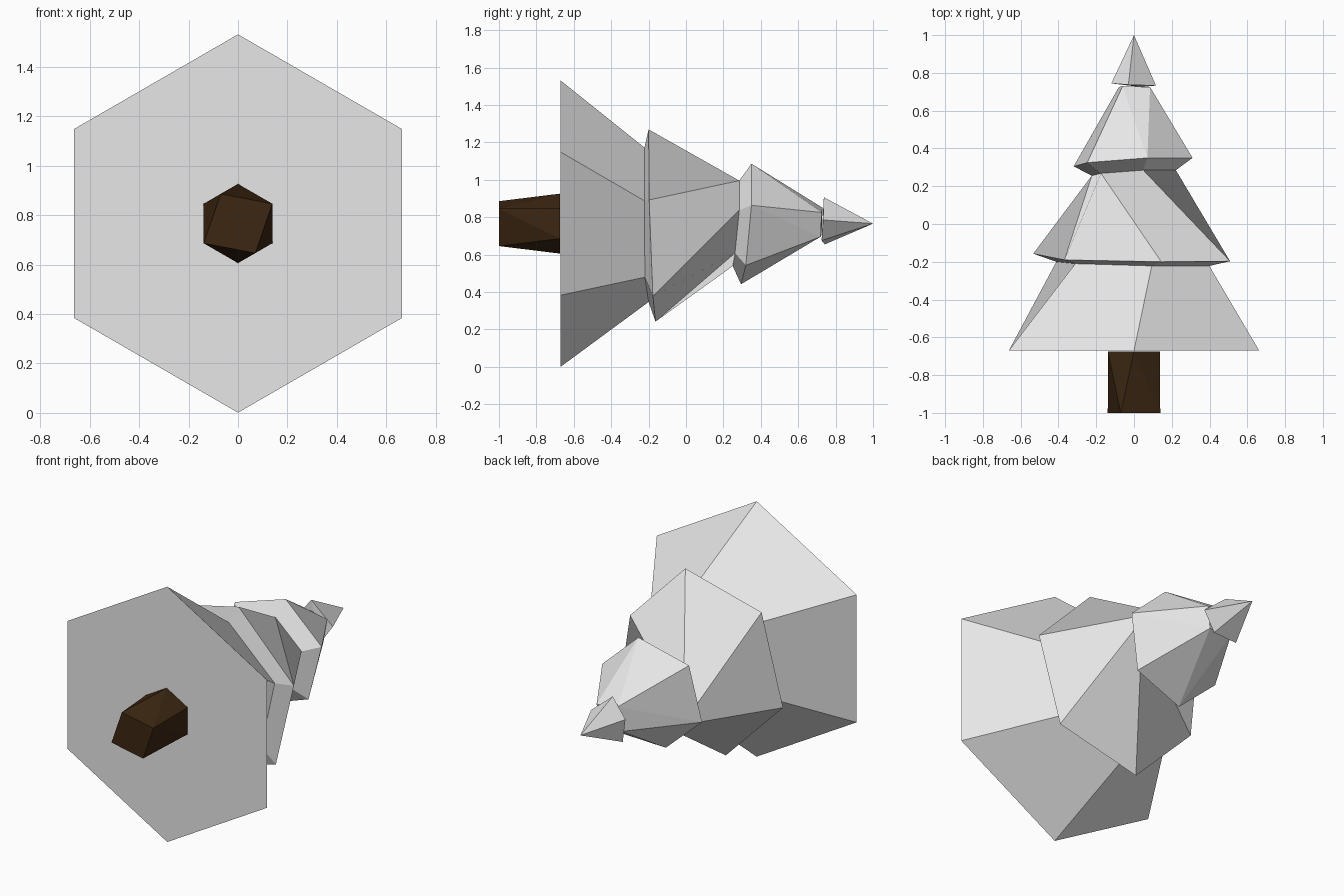
import bpy, bmesh, math

if "Cube" in bpy.data.objects:
    bpy.data.objects.remove(bpy.data.objects["Cube"])

CZ = 0.766  # height of the tree axis (the tree lies along +y)


def material(name, rgb):
    m = bpy.data.materials.new(name)
    m.diffuse_color = (*rgb, 1)
    m.use_nodes = True
    m.node_tree.nodes["Principled BSDF"].inputs["Base Color"].default_value = m.diffuse_color
    return m


def finish(bm, name, mat):
    bmesh.ops.recalc_face_normals(bm, faces=bm.faces)
    me = bpy.data.meshes.new(name)
    bm.to_mesh(me)
    bm.free()
    me.materials.append(mat)
    ob = bpy.data.objects.new(name, me)
    bpy.context.collection.objects.link(ob)


def ring(radii, start, ys):
    """Six points going clockwise from angle start, with slightly uneven radius and depth."""
    pts = []
    for i in range(6):
        a = math.radians(start - 60 * i)
        pts.append((radii[i] * math.cos(a), ys[i], CZ + radii[i] * math.sin(a)))
    return pts


def hull(name, pts, mat):
    bm = bmesh.new()
    for p in pts:
        bm.verts.new(p)
    bmesh.ops.convex_hull(bm, input=bm.verts)
    bmesh.ops.dissolve_limit(bm, angle_limit=0.03, verts=bm.verts, edges=bm.edges)
    finish(bm, name, mat)


foliage = material("pale_grey", (0.8, 0.8, 0.8))
bark = material("dark_brown", (0.045, 0.02, 0.006))

# Tiered foliage rings, from the wide base to the neck below the tip
r0 = ring([0.765] * 6, 90, [-0.67] * 6)
r1 = ring([0.417, 0.417, 0.42, 0.43, 0.43, 0.425], 77, [-0.222, -0.222, -0.22, -0.2, -0.2, -0.21])
r2 = ring([0.524, 0.524, 0.54, 0.545, 0.55, 0.53], 74, [-0.2, -0.197, -0.177, -0.163, -0.157, -0.19])
r3 = ring([0.235, 0.233, 0.235, 0.232, 0.235, 0.235], 78, [0.285, 0.285, 0.262, 0.25, 0.256, 0.268])
r4 = ring([0.328, 0.325, 0.33, 0.332, 0.335, 0.336], 77.5, [0.35, 0.35, 0.32, 0.294, 0.305, 0.325])

bm = bmesh.new()
levels = [[bm.verts.new(p) for p in r] for r in (r0, r1, r2, r3, r4)]
bm.faces.new(levels[0])
for k, (a, b) in enumerate(zip(levels, levels[1:])):
    s = 1 if k == 2 else 0  # the middle tier is twisted by one side
    for i in range(6):
        j = (i + 1) % 6
        bm.faces.new((a[i], b[(i - s) % 6], b[(j - s) % 6], a[j]))
bm.faces.new(levels[4])
finish(bm, "foliage_tiers", foliage)

# Upper tier tapering to a four-sided neck
neck = [(-0.06, 0.73, CZ + 0.085), (0.085, 0.725, CZ + 0.06),
        (0.065, 0.72, CZ - 0.07), (-0.08, 0.725, CZ - 0.06)]
hull("upper_tier", r4 + neck, foliage)

# Pointed tip
tip = [(-0.03, 0.737, CZ + 0.141), (0.116, 0.733, CZ + 0.02), (0.04, 0.725, CZ - 0.09),
       (-0.1, 0.742, CZ - 0.111), (-0.12, 0.745, CZ + 0.03)]
hull("tip", tip + [(0, 1, CZ)], foliage)

# Trunk: four-sided foot blending into a six-sided top
foot = [(-0.07, -1, CZ + 0.12), (0.139, -1, CZ + 0.08), (0.07, -1, CZ - 0.12), (-0.139, -1, CZ - 0.08)]
hull("trunk", foot + ring([0.16] * 6, 90, [-0.675] * 6), bark)
